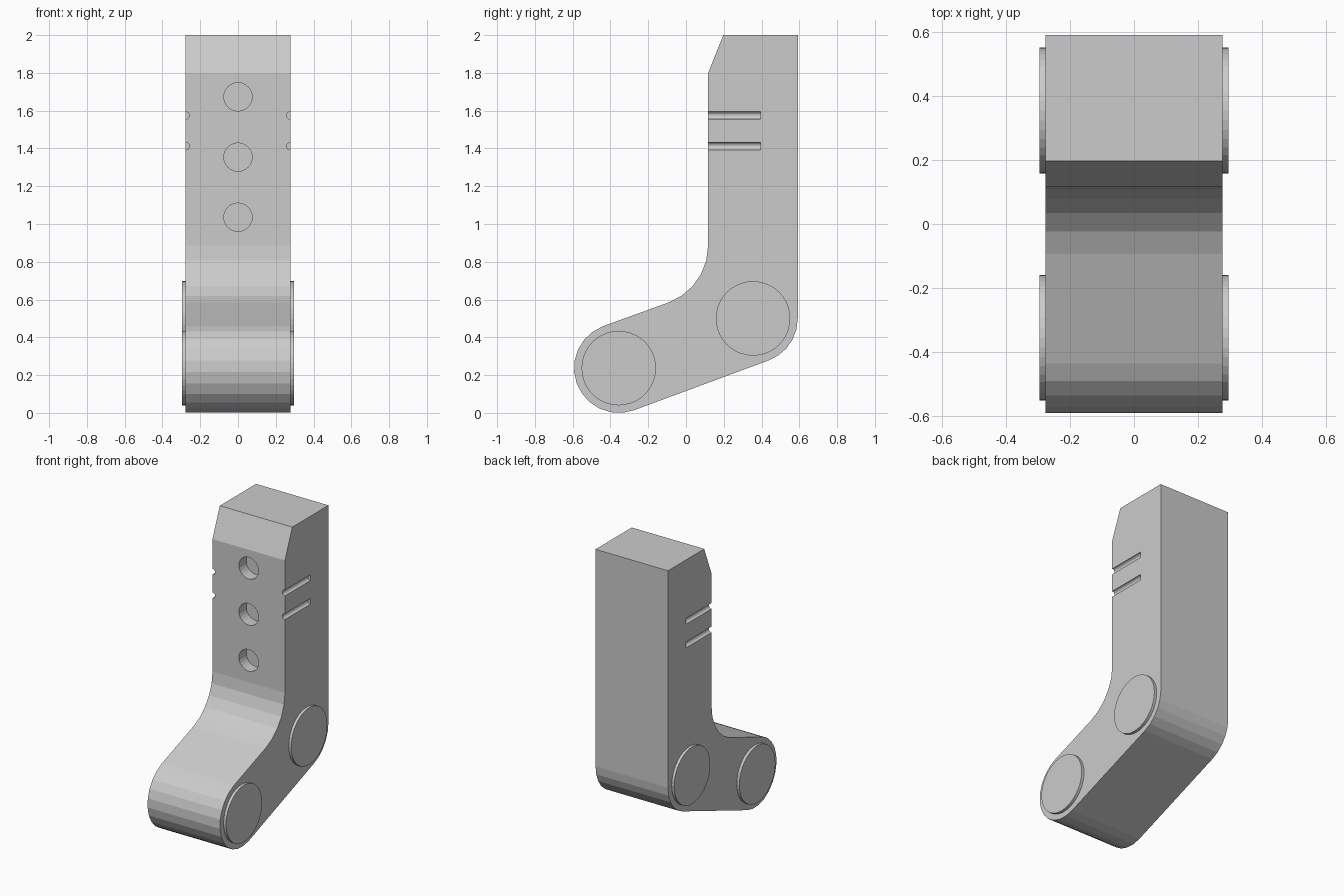
import bpy, bmesh, math
from mathutils import Matrix

if "Cube" in bpy.data.objects:
    bpy.data.objects.remove(bpy.data.objects["Cube"])

HALF = 0.277                    # half width of the body
LOW, HIGH = (-0.356, 0.237), (0.355, 0.5)   # pivot centres (y, z)
R = 0.237

grey = bpy.data.materials.new("plain grey")
grey.diffuse_color = (0.6, 0.6, 0.6, 1)
grey.use_nodes = True
grey.node_tree.nodes["Principled BSDF"].inputs["Base Color"].default_value = grey.diffuse_color


def finish(name, bm):
    bmesh.ops.recalc_face_normals(bm, faces=bm.faces)
    mesh = bpy.data.meshes.new(name)
    bm.to_mesh(mesh)
    bm.free()
    mesh.materials.append(grey)
    obj = bpy.data.objects.new(name, mesh)
    bpy.context.collection.objects.link(obj)
    return obj


def arc(centre, radius, start, end, steps):
    angles = [math.radians(start + (end - start) * i / steps) for i in range(steps + 1)]
    return [(centre[0] + radius * math.cos(a), centre[1] + radius * math.sin(a)) for a in angles]


def cylinder(name, centre, radius, length, axis, sides):
    bm = bmesh.new()
    turn = Matrix.Rotation(math.pi / 2, 4, 'Y' if axis == 'X' else 'X')
    bmesh.ops.create_cone(bm, cap_ends=True, segments=sides, radius1=radius, radius2=radius,
                          depth=length, matrix=Matrix.Translation(centre) @ turn)
    return finish(name, bm)


# Bent arm: side profile extruded across the width
profile = arc(LOW, R, 110, 290, 12) + arc(HIGH, R, 290, 360, 5)
profile += [(0.592, 2.0), (0.197, 2.0), (0.117, 1.8)]
profile += arc((-0.203, 0.885), 0.32, 0, -70, 5)
bm = bmesh.new()
face = bm.faces.new([bm.verts.new((-HALF, y, z)) for y, z in profile])
side = bmesh.ops.extrude_face_region(bm, geom=[face])
bmesh.ops.translate(bm, vec=(2 * HALF, 0, 0),
                    verts=[v for v in side["geom"] if isinstance(v, bmesh.types.BMVert)])
body = finish("bent_arm", bm)

# Cutters: three round front holes, two grooves on each side
cutters = [cylinder("hole_cutter", (0, 0.097, z), 0.075, 0.2, 'Y', 24)
           for z in (1.673, 1.354, 1.036)]
cutters += [cylinder("groove_cutter", (s * HALF, 0.195, z), 0.02, 0.4, 'Y', 16)
            for s in (-1, 1) for z in (1.575, 1.412)]
for cutter in cutters:
    cutter.hide_render = True
    cut = body.modifiers.new("cut", 'BOOLEAN')
    cut.operation, cut.solver, cut.object = 'DIFFERENCE', 'EXACT', cutter
bpy.context.view_layer.objects.active = body
for name in [m.name for m in body.modifiers]:
    bpy.ops.object.modifier_apply(modifier=name)
for cutter in cutters:
    bpy.data.objects.remove(cutter)

# Raised pivot discs on both sides
for label, (y, z) in (("lower", LOW), ("upper", HIGH)):
    for s, end in ((-1, "left"), (1, "right")):
        cylinder(f"{label}_pivot_disc_{end}", (s * (HALF - 0.001), y, z), 0.197, 0.04, 'X', 40)
